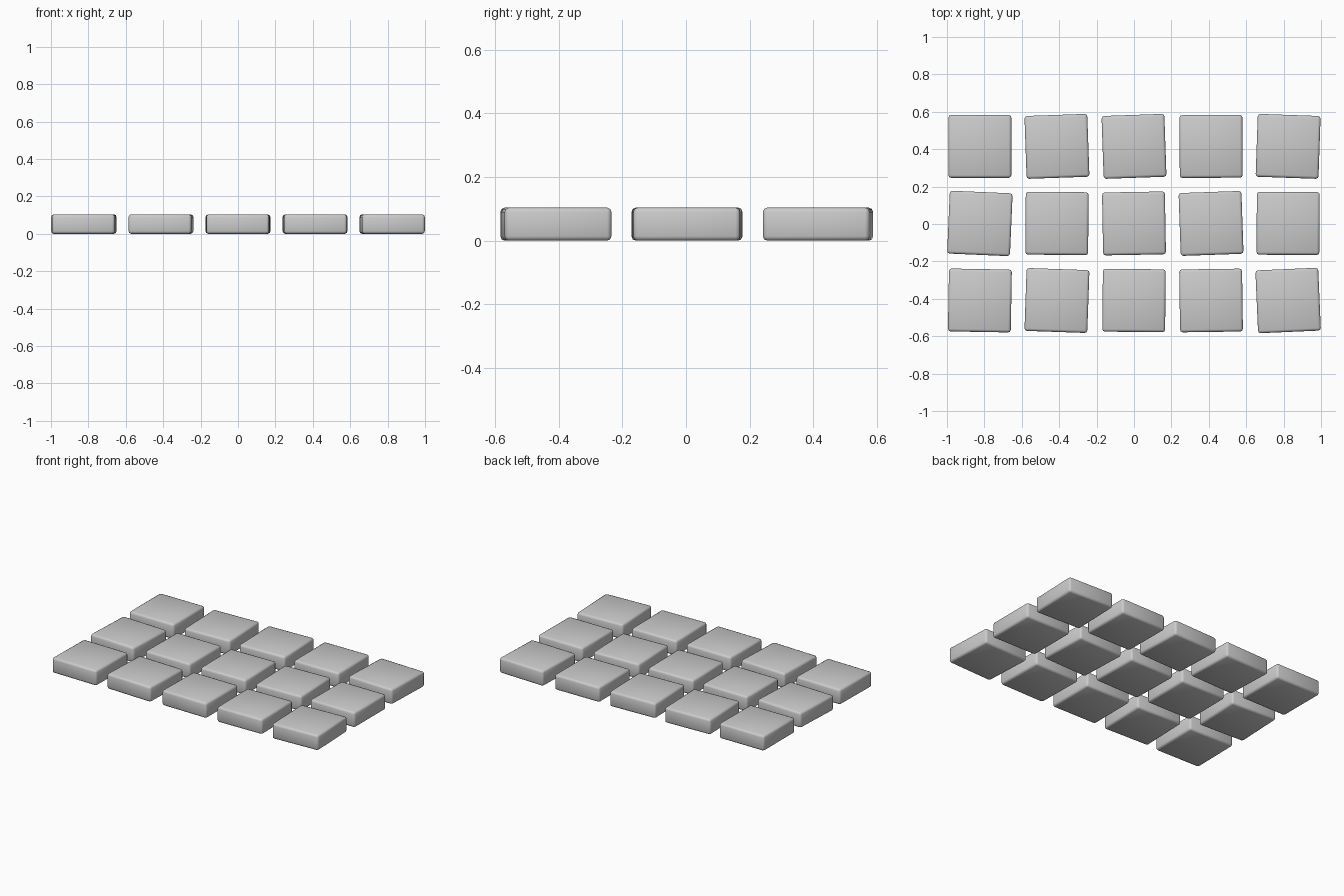
import bpy, bmesh
from math import radians

if "Cube" in bpy.data.objects:
    bpy.data.objects.remove(bpy.data.objects["Cube"])

PITCH_X, PITCH_Y = 0.412, 0.412
SIZE, HEIGHT = 0.336, 0.104

# slight hand-laid yaw of each tile in degrees, back row first
YAW = [
    [0.0, 2.0, 2.0, 0.3, -2.0],
    [-2.5, -0.5, 1.0, 2.0, -0.3],
    [-1.0, -2.0, -0.6, 0.8, 2.5],
]


def paving_tile(name, x, y, yaw):
    # square slab with softened edges
    bm = bmesh.new()
    bmesh.ops.create_cube(bm, size=1)
    bmesh.ops.scale(bm, vec=(SIZE, SIZE, HEIGHT), verts=bm.verts)
    bmesh.ops.bevel(bm, geom=bm.edges[:], offset=0.014, offset_type='OFFSET',
                    segments=2, profile=0.5, affect='EDGES')
    for f in bm.faces:
        f.smooth = True
    mesh = bpy.data.meshes.new(name)
    bm.to_mesh(mesh)
    bm.free()
    tile = bpy.data.objects.new(name, mesh)
    tile.location = (x, y, HEIGHT / 2)
    tile.rotation_euler.z = radians(yaw)
    bpy.context.collection.objects.link(tile)


# three rows of five tiles
for r, row in enumerate(YAW):
    for c, yaw in enumerate(row):
        paving_tile(f"tile_row{r + 1}_col{c + 1}",
                    (c - 2) * PITCH_X, (1 - r) * PITCH_Y + 0.003, yaw)
